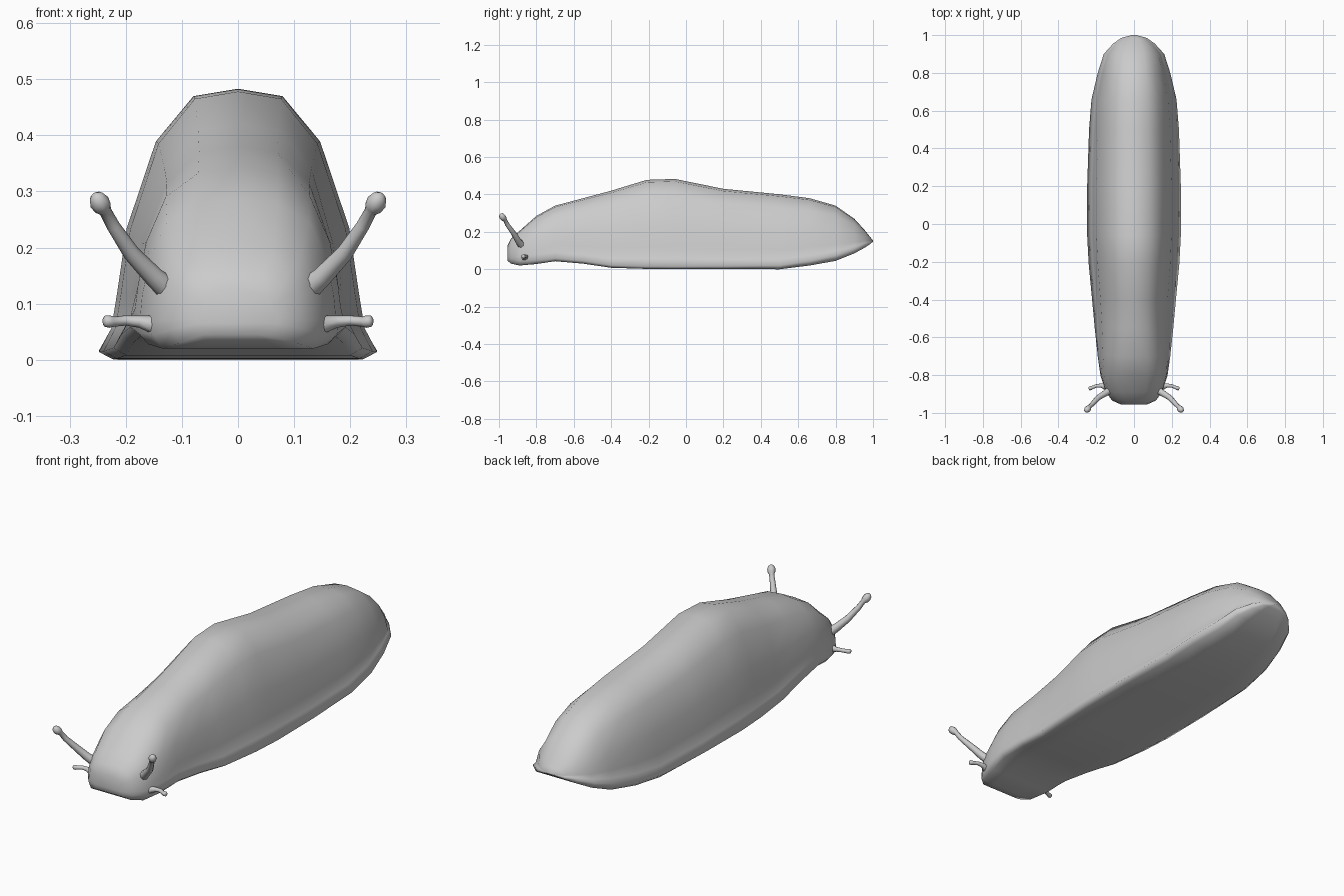
import bpy, bmesh
from mathutils import Vector


def smooth(obj):
    for p in obj.data.polygons:
        p.use_smooth = True


# Body stations: y, half width, sole z, top z, foot-rim height above sole
STATIONS = [
    (-0.955, 0.070, 0.045, 0.125, 0.020),
    (-0.935, 0.115, 0.030, 0.165, 0.025),
    (-0.89, 0.150, 0.020, 0.205, 0.025),
    (-0.80, 0.178, 0.028, 0.285, 0.020),
    (-0.70, 0.192, 0.043, 0.340, 0.015),
    (-0.55, 0.208, 0.030, 0.380, 0.015),
    (-0.40, 0.222, 0.008, 0.420, 0.013),
    (-0.21, 0.240, 0.002, 0.478, 0.013),
    (-0.06, 0.248, 0.001, 0.483, 0.013),
    (0.20, 0.248, 0.001, 0.430, 0.015),
    (0.50, 0.238, 0.000, 0.401, 0.020),
    (0.66, 0.225, 0.020, 0.380, 0.025),
    (0.80, 0.192, 0.045, 0.340, 0.030),
    (0.90, 0.160, 0.085, 0.270, 0.025),
    (0.955, 0.110, 0.115, 0.210, 0.020),
    (0.985, 0.068, 0.135, 0.172, 0.010),
    (1.0, 0.012, 0.148, 0.154, 0.002),
]
# Upper half outline: width fraction, height fraction above the rim
BACK = [(0.91, 0.09), (0.87, 0.22), (0.80, 0.47), (0.59, 0.80), (0.32, 0.972), (0, 1)]
HEAD = [(1.0, 0.15), (0.99, 0.3), (0.91, 0.6), (0.75, 0.85), (0.42, 0.975), (0, 1)]


def section(y, w, lo, hi, rim):
    t = min(1, max(0, (y + 0.9) / 0.4))
    half = [(0, lo), (w * 0.5, lo), (w * 0.9, lo), (w, lo + rim)]
    for (a, b), (c, d) in zip(HEAD, BACK):
        half.append((w * (a + (c - a) * t), lo + rim + (hi - lo - rim) * (b + (d - b) * t)))
    ring = half + [(-x, z) for x, z in half[-2:0:-1]]
    return [(x, y, z) for x, z in ring]


def loft(name, rings):
    bm = bmesh.new()
    loops = [[bm.verts.new(p) for p in r] for r in rings]
    n = len(loops[0])
    for a, b in zip(loops, loops[1:]):
        for i in range(n):
            bm.faces.new((a[i], a[(i + 1) % n], b[(i + 1) % n], b[i]))
    bm.faces.new(loops[0])
    bm.faces.new(loops[-1])
    bmesh.ops.recalc_face_normals(bm, faces=bm.faces)
    me = bpy.data.meshes.new(name)
    bm.to_mesh(me)
    bm.free()
    obj = bpy.data.objects.new(name, me)
    bpy.context.collection.objects.link(obj)
    smooth(obj)
    return obj


def tentacle(name, path, side):
    # path entries: x, y, z, radius
    pts = [Vector((side * p[0], p[1], p[2])) for p in path]
    rings = []
    for i, p in enumerate(pts):
        d = (pts[min(i + 1, len(pts) - 1)] - pts[max(i - 1, 0)]).normalized()
        u = d.cross(Vector((0, 1, 0))).normalized()
        v = d.cross(u)
        q = [Vector((c * path[i][3], s * path[i][3], 0)) for c, s in
             [(1, 0), (.707, .707), (0, 1), (-.707, .707), (-1, 0), (-.707, -.707), (0, -1), (.707, -.707)]]
        rings.append([p + u * k.x + v * k.y for k in q])
    return loft(name, rings)


loft("body", [section(*s) for s in STATIONS])

# Eye stalks with bulbs, and the short feelers below them
EYE = [(0.095, -0.85, 0.105, 0.030), (0.122, -0.875, 0.124, 0.022), (0.15, -0.895, 0.148, 0.018),
       (0.19, -0.92, 0.190, 0.015), (0.222, -0.955, 0.238, 0.012), (0.236, -0.968, 0.264, 0.011),
       (0.241, -0.974, 0.271, 0.016), (0.247, -0.982, 0.281, 0.018), (0.253, -0.988, 0.291, 0.013),
       (0.256, -0.991, 0.295, 0.005)]
FEELER = [(0.12, -0.87, 0.068, 0.022), (0.150, -0.862, 0.062, 0.017), (0.175, -0.855, 0.068, 0.011),
          (0.20, -0.857, 0.070, 0.009), (0.222, -0.866, 0.068, 0.009), (0.228, -0.868, 0.068, 0.011),
          (0.237, -0.872, 0.069, 0.010), (0.240, -0.873, 0.069, 0.005)]
for side, label in ((1, "left"), (-1, "right")):
    tentacle("eye_stalk_" + label, EYE, side)
    tentacle("feeler_" + label, FEELER, side)
